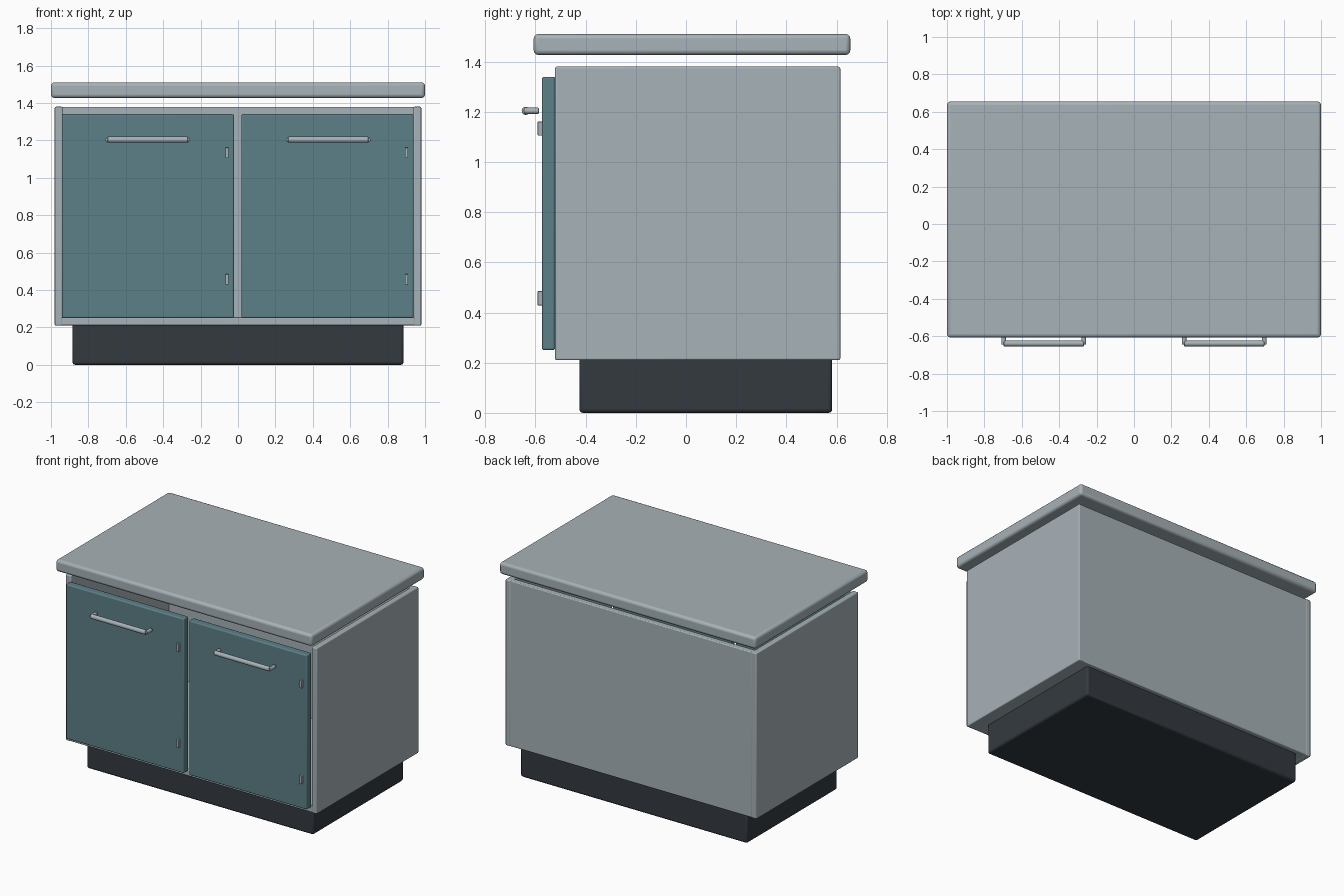
import bpy
import math
from mathutils import Vector

if "Cube" in bpy.data.objects:
    bpy.data.objects.remove(bpy.data.objects["Cube"])


def material(name, color):
    m = bpy.data.materials.new(name)
    m.diffuse_color = (*color, 1.0)
    m.use_nodes = True
    m.node_tree.nodes["Principled BSDF"].inputs["Base Color"].default_value = m.diffuse_color
    return m


GREY = material("pale grey", (0.386, 0.445, 0.474))
TEAL = material("muted teal", (0.107, 0.216, 0.246))
DARK = material("charcoal", (0.034, 0.042, 0.051))


def finish(ob, name, mat, bevel=0.0, segments=3):
    """Name, colour, round and smooth one part."""
    ob.name = name
    ob.data.materials.append(mat)
    if bevel:
        mod = ob.modifiers.new("rounded edges", 'BEVEL')
        mod.width = bevel
        mod.segments = segments
    bpy.ops.object.shade_smooth_by_angle(angle=math.radians(35))
    return ob


def box(name, mat, x, y, z, bevel):
    """Rounded box from its (min, max) extents."""
    bpy.ops.mesh.primitive_cube_add(size=1)
    ob = bpy.context.object
    size = Vector((x[1] - x[0], y[1] - y[0], z[1] - z[0]))
    mid = Vector((sum(x) / 2, sum(y) / 2, sum(z) / 2))
    for v in ob.data.vertices:
        v.co = Vector((v.co.x * size.x, v.co.y * size.y, v.co.z * size.z))
    ob.location = mid
    return finish(ob, name, mat, bevel)


def rod(name, mat, a, b, radius, bevel=0.003):
    """Round bar between two points."""
    a, b = Vector(a), Vector(b)
    d = b - a
    bpy.ops.mesh.primitive_cylinder_add(
        vertices=20, radius=radius, depth=d.length, location=(a + b) / 2,
        rotation=d.to_track_quat('Z', 'Y').to_euler())
    ob = bpy.context.object
    finish(ob, name, mat)
    mod = ob.modifiers.new("rounded ends", 'BEVEL')
    mod.width = bevel
    mod.segments = 2
    return ob


# Plinth and raised worktop
box("plinth", DARK, (-0.885, 0.885), (-0.425, 0.583), (0.0, 0.225), 0.015)
box("worktop", GREY, (-1.0, 1.0), (-0.607, 0.655), (1.427, 1.51), 0.018)

# Open-topped carcass made of panels
for side, s in (("left", -1), ("right", 1)):
    xs = sorted((s * 0.98, s * 0.938))
    box(side + "_side_panel", GREY, xs, (-0.522, 0.615), (0.21, 1.38), 0.007)
box("bottom_panel", GREY, (-0.975, 0.975), (-0.521, 0.61), (0.211, 0.255), 0.006)
box("back_panel", GREY, (-0.977, 0.977), (0.572, 0.614), (0.211, 1.379), 0.006)

# Doors with hinges and bar handles
for side, x0, x1, h0, h1 in (("left", -0.942, -0.021, -0.697, -0.268),
                             ("right", 0.018, 0.939, 0.268, 0.697)):
    box(side + "_door", TEAL, (x0, x1), (-0.574, -0.522), (0.25, 1.34), 0.008)
    hx = x1 - 0.038
    for level, hz in (("lower", 0.457), ("upper", 1.133)):
        box(f"{side}_{level}_hinge", GREY, (hx - 0.009, hx + 0.009),
            (-0.591, -0.57), (hz - 0.028, hz + 0.028), 0.002)
    rod(side + "_handle_bar", GREY, (h0, -0.639, 1.204), (h1, -0.639, 1.204), 0.016)
    for end, px in (("left", h0), ("right", h1)):
        rod(f"{side}_handle_{end}_post", GREY,
            (px, -0.587, 1.204), (px, -0.645, 1.204), 0.0125)
